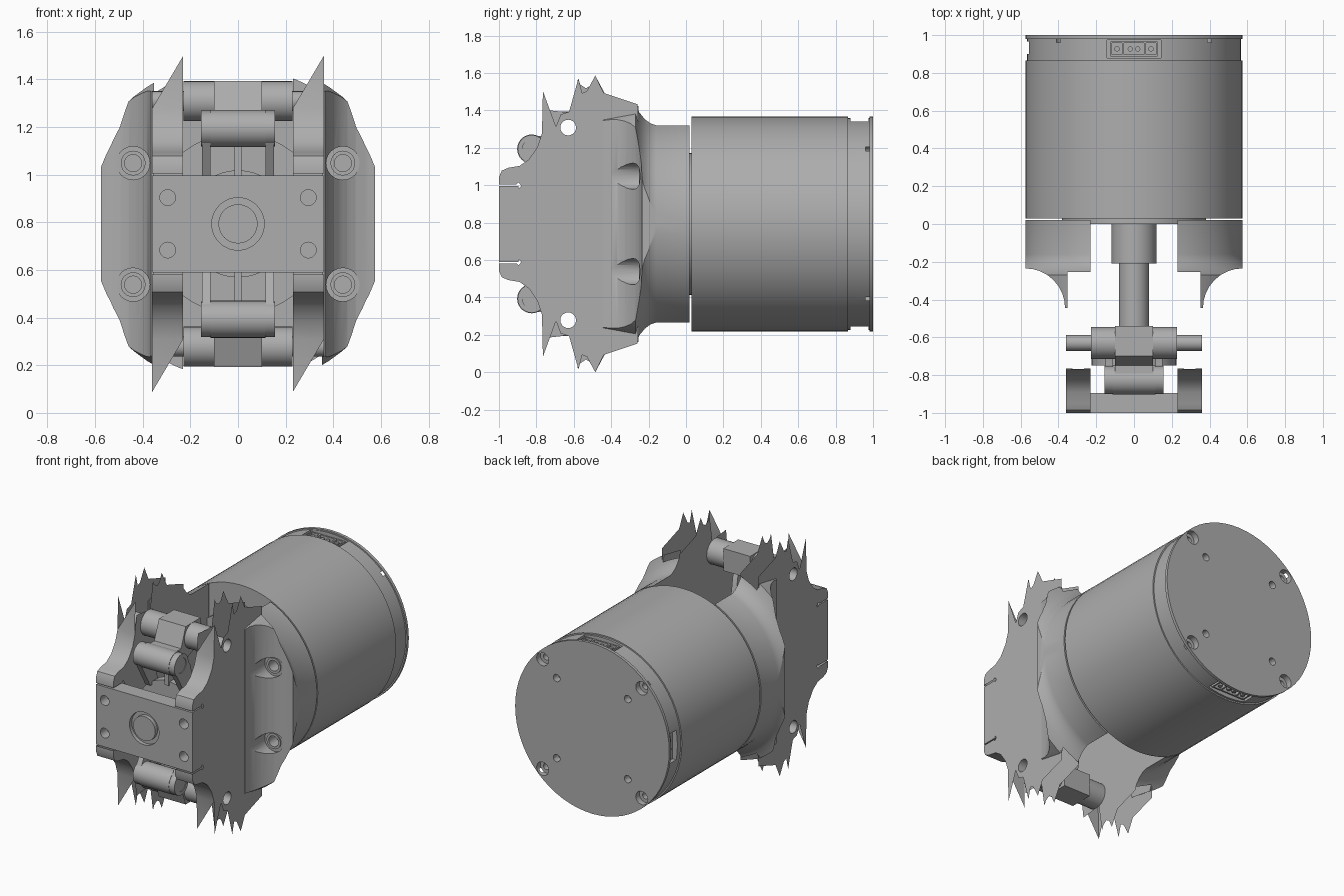
import bpy, bmesh, math
from mathutils import Matrix, Vector

if "Cube" in bpy.data.objects:
    bpy.data.objects.remove(bpy.data.objects["Cube"])

C = 0.793  # height of the main axis
grey = bpy.data.materials.new("plain grey")
grey.diffuse_color = (0.42, 0.42, 0.42, 1)
grey.use_nodes = True
grey.node_tree.nodes["Principled BSDF"].inputs["Base Color"].default_value = grey.diffuse_color


def finish(name, bm):
    bmesh.ops.recalc_face_normals(bm, faces=bm.faces)
    me = bpy.data.meshes.new(name)
    bm.to_mesh(me)
    bm.free()
    me.materials.append(grey)
    ob = bpy.data.objects.new(name, me)
    bpy.context.collection.objects.link(ob)
    return ob


def lathe(name, prof, loc=(0, 0, C), axis='Y', seg=32, caps=True):
    """Turn (radius, position) pairs about an axis through loc."""
    bm = bmesh.new()
    rings = []
    for r, t in prof:
        ring = []
        for i in range(seg):
            a = 2 * math.pi * i / seg
            u, v = r * math.cos(a), r * math.sin(a)
            p = {'X': (t, u, v), 'Y': (u, t, v), 'Z': (u, v, t)}[axis]
            ring.append(bm.verts.new(Vector(p) + Vector(loc)))
        rings.append(ring)
    for a, b in zip(rings, rings[1:]):
        for i in range(seg):
            j = (i + 1) % seg
            bm.faces.new((a[i], a[j], b[j], b[i]))
    if caps:
        bm.faces.new(rings[0])
        bm.faces.new(rings[-1])
    return finish(name, bm)


def prism(name, pts, lo, hi, axis):
    """Extrude a 2D outline: (y,z) along X or (x,y) along Z."""
    bm = bmesh.new()
    put = (lambda p, t: (t, p[0], p[1])) if axis == 'X' else (lambda p, t: (p[0], p[1], t))
    a = [bm.verts.new(put(p, lo)) for p in pts]
    b = [bm.verts.new(put(p, hi)) for p in pts]
    bm.faces.new(a)
    bm.faces.new(b)
    for i in range(len(pts)):
        j = (i + 1) % len(pts)
        bm.faces.new((a[i], a[j], b[j], b[i]))
    return finish(name, bm)


def box(name, x0, x1, y0, y1, z0, z1):
    return prism(name, [(x0, y0), (x1, y0), (x1, y1), (x0, y1)], z0, z1, 'Z')


def boolean(ob, cutters, op='DIFFERENCE'):
    bpy.context.view_layer.objects.active = ob
    for c in cutters:
        m = ob.modifiers.new("cut", 'BOOLEAN')
        m.object, m.operation, m.solver = c, op, 'EXACT'
        bpy.ops.object.modifier_apply(modifier=m.name)
        bpy.data.objects.remove(c)


# Motor housing with screw holes and connector pockets
body = lathe("motor_housing", [(.575, .03), (.575, .865), (.566, .865), (.566, .98),
                               (.575, .98), (.575, 1)], seg=64)
cuts = []
for sx in (-1, 1):
    for sz in (-1, 1):
        cuts.append(lathe("cut", [(.045, .96), (.045, 1.1)], (sx*.37, 0, C + sz*.37), seg=20))
        cuts.append(lathe("cut", [(.022, .9), (.022, .97)], (sx*.37, 0, C + sz*.37), seg=16))
        cuts.append(lathe("cut", [(.025, .95), (.025, 1.1)], (sx*.265, 0, C + sz*.27), seg=16))
    cuts.append(box("cut", -.142, .142, .88, .975, C + sx*.56 - .055, C + sx*.56 + .055))
cuts.append(box("cut", -.7, -.53, .9, .965, C - .1, C + .1))
boolean(body, cuts)
for s in (-1, 1):
    z0, z1 = sorted((C + s*.49, C + s*.545))
    shell = box("connector_shell", -.125, .125, .888, .967, z0, z1)
    inner = [box("cut", x - w, x + w, .898, .957, C + s*.54 - .025, C + s*.54 + .025)
             for x, w in ((-.09, .026), (0, .053), (.09, .026))]
    boolean(shell, inner)
    for x in (-.09, -.02, .02, .09):
        lathe("connector_pin", [(.014, z0), (.014, z1 - .004)], (x, .927, 0), 'Z', 12)

# Mounting flange, shaft, collar and hub
lathe("mounting_flange", [(.38, 0), (.38, .04)], seg=48)
lathe("shaft_collar", [(.12, -.21), (.12, .01)])
lathe("shaft", [(.08, -.89), (.08, .01)])
lathe("shaft_hub", [(.225, -.75), (.225, -.69)], seg=40)

# Flared side brackets, clipped to the round housing
arc = [(.575 - .21*math.sin(t*math.pi/16), -.445 + .21*math.cos(t*math.pi/16)) for t in range(9)]
section = [(.23, .02), (.575, .02)] + arc + [(.352, -.445), (.352, -.255), (.23, -.255)]
for s in (-1, 1):
    bracket = prism("side_bracket", [(s*x, y) for x, y in section], C - .8, C + .8, 'Z')
    flare = lathe("cut", [(.66, -.46), (.69, -.27), (.64, -.25), (.605, -.22), (.585, -.19),
                          (.5755, -.16), (.5755, .05)], seg=64)
    boolean(bracket, [flare], 'INTERSECT')
    cuts = []
    for sz in (-1, 1):
        p = (s*.44, 0, C + sz*.255)
        cuts.append(lathe("cut", [(.07, -.5), (.07, -.243)], p, seg=24))
        cuts.append(lathe("cut", [(.038, -.26), (.038, -.17)], p, seg=20))
    boolean(bracket, cuts)
    for sz in (-1, 1):
        lathe("bracket_screw", [(.052, -.24), (.052, -.25), (.036, -.25), (.036, -.22)],
              (s*.44, 0, C + sz*.255), seg=24, caps=False)

# Jagged side sheets: half outlines as (y, height from axis)
front = [(-1, .2), (-.905, .2), (-.895, .19), (-.88, .203), (-.895, .222), (-.905, .212),
         (-1, .212), (-1, .25), (-.985, .285), (-.95, .3), (-.89, .31), (-.84, .345),
         (-.795, .41), (-.77, .485)]
spikes_out = [(-.765, .71), (-.695, .52), (-.67, .585), (-.625, .6), (-.575, .778), (-.555, .7),
              (-.53, .71), (-.485, .793), (-.44, .70), (-.26, .64)]
spikes_in = [(-.755, .61), (-.665, .6), (-.61, .585), (-.578, .775), (-.565, .745), (-.535, .725),
             (-.51, .74), (-.485, .793), (-.43, .69), (-.28, .64), (-.255, .63)]


def sheet(name, x, half):
    outline = half + [(y, -h) for y, h in reversed(half)]
    holes = [[(-.63 + .042*math.cos(i*math.pi/10), s*.515 + .042*math.sin(i*math.pi/10))
              for i in range(20)] for s in (-1, 1)]
    bm = bmesh.new()
    edges = []
    for loop in [outline] + holes:
        vs = [bm.verts.new((x, y, C + h)) for y, h in loop]
        edges += [bm.edges.new((vs[i], vs[i - 1])) for i in range(len(vs))]
    bmesh.ops.triangle_fill(bm, edges=edges, use_beauty=True, normal=(1, 0, 0))
    return finish(name, bm)


for s in (-1, 1):
    sheet("outer_sheet", s*.36, front + spikes_out)
    sheet("inner_sheet", s*.23, front + spikes_in)
    # Curved front rim joining the sheets, ending in a slanted point
    for sz in (-1, 1):
        bm = bmesh.new()
        rows = [[bm.verts.new((s*x, y, C + sz*h)) for x in (.23, .36)] for y, h in front[6:]]
        for a, b in zip(rows, rows[1:]):
            bm.faces.new((a[0], a[1], b[1], b[0]))
        tip = bm.verts.new((.36*s if s*sz*s*s > 0 and s > 0 or s < 0 and sz < 0 else .23*s,
                            -.765, C + sz*.705))
        bm.faces.new((rows[-1][0], rows[-1][1], tip))
        finish("sheet_rim", bm)

# Front crossbar with centre bearing and screw holes
bar = box("front_crossbar", -.359, .359, -1, -.895, C - .203, C + .203)
cuts = [lathe("cut", [(.11, -1.1), (.11, -.975)], seg=40)]
for sx in (-1, 1):
    for sz in (-1, 1):
        cuts.append(lathe("cut", [(.033, -1.1), (.033, -.93)], (sx*.295, 0, C + sz*.11), seg=20))
boolean(bar, cuts)
lathe("centre_bearing", [(.082, -1), (.082, -.95)], seg=40)

# Upper and lower linkages
for s in (-1, 1):
    def Z(h):
        return C + s*h
    pin = (0, -.63, Z(.515))
    roller = (0, -.825, Z(.4))
    lathe("pivot_bore", [(.042, -.36), (.042, .36)], pin, 'X', 20, False)
    sleeve = lathe("pivot_sleeve", [(.084, -.228), (.084, .228)], pin, 'X')
    block = prism("pivot_block", [(-.54, Z(.6)), (-.70, Z(.6)), (-.75, Z(.47)), (-.83, Z(.47)),
                                  (-.8, Z(.34)), (-.62, Z(.41)), (-.54, Z(.45))], -.1, .1, 'X')
    for ob in (sleeve, block):
        boolean(ob, [lathe("cut", [(.042, -.5), (.042, .5)], pin, 'X', 20)])
    lathe("link_roller", [(.078, -.115), (.078, .115)], roller, 'X')
    box("hub_rib", -.015, .015, -.76, -.69, *sorted((Z(.2), Z(.34))))
    for sx in (-1, 1):
        lathe("roller_washer", [(.075, sx*.115), (.075, sx*.155), (.05, sx*.155), (.05, sx*.145),
                                (.03, sx*.145)], roller, 'X', 24)
        prism("link_arm", [(-.885, Z(.37)), (-.855, Z(.45)), (-.8, Z(.46)), (-.72, Z(.36)),
                           (-.69, Z(.17)), (-.77, Z(.17))], *sorted((sx*.115, sx*.152)), 'X')

# Smooth round parts, keep edges sharp
for ob in bpy.context.scene.objects:
    ob.select_set(True)
    bpy.context.view_layer.objects.active = ob
bpy.ops.object.shade_smooth_by_angle(angle=math.radians(30))
